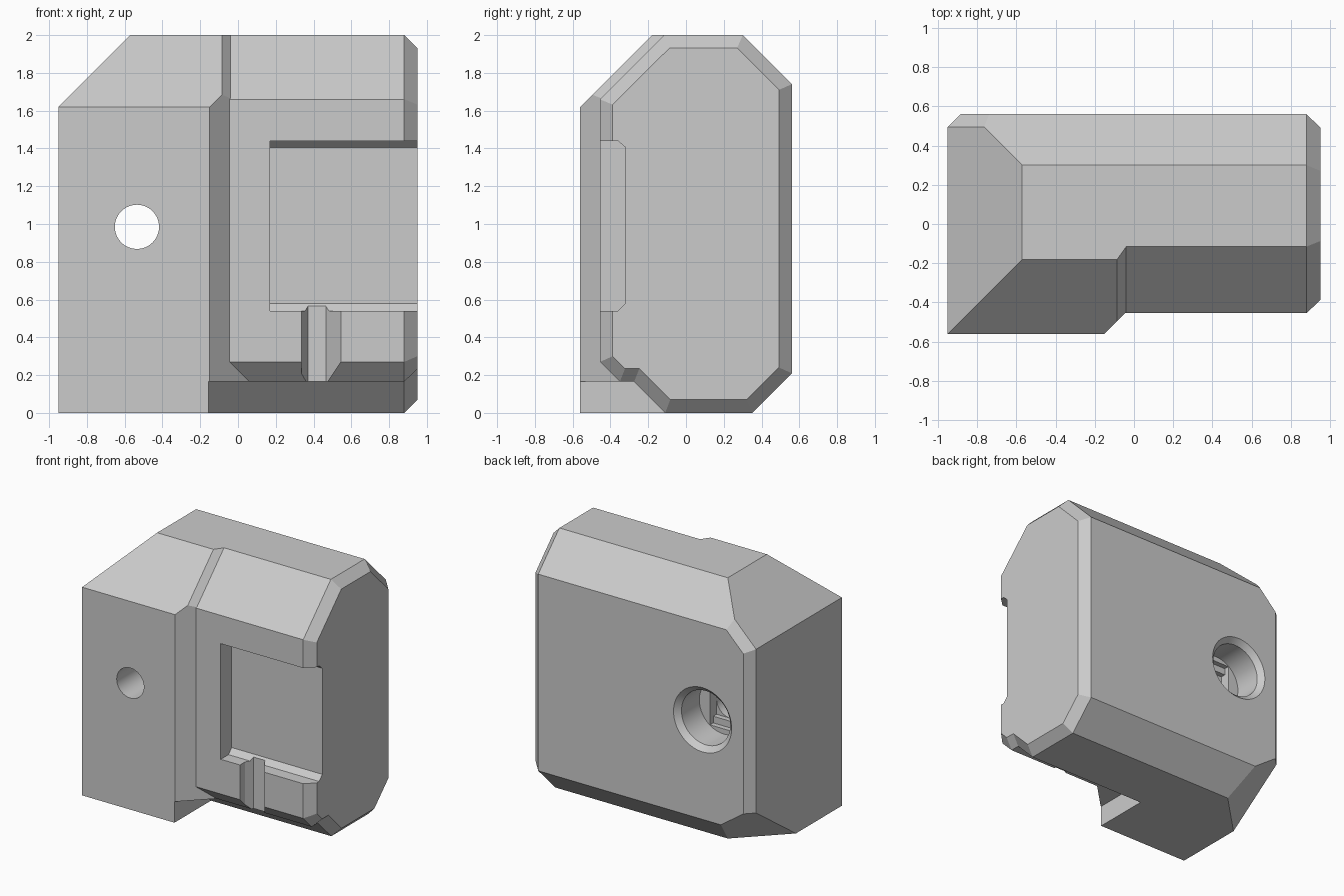
import bpy, bmesh, math
from mathutils import Vector

if "Cube" in bpy.data.objects:
    bpy.data.objects.remove(bpy.data.objects["Cube"], do_unlink=True)

grey = bpy.data.materials.new("light_grey")
grey.use_nodes = True
grey.diffuse_color = (0.6, 0.6, 0.6, 1)
grey.node_tree.nodes["Principled BSDF"].inputs["Base Color"].default_value = (0.6, 0.6, 0.6, 1)


def finish(name, bm):
    bmesh.ops.recalc_face_normals(bm, faces=bm.faces)
    mesh = bpy.data.meshes.new(name)
    bm.to_mesh(mesh)
    bm.free()
    mesh.materials.append(grey)
    ob = bpy.data.objects.new(name, mesh)
    bpy.context.collection.objects.link(ob)
    return ob


def loft(name, rings):
    """Skin equal-length rings of points and cap both ends."""
    bm = bmesh.new()
    loops = [[bm.verts.new(p) for p in ring] for ring in rings]
    for a, b in zip(loops, loops[1:]):
        for i in range(len(a)):
            j = (i + 1) % len(a)
            bm.faces.new((a[i], a[j], b[j], b[i]))
    bm.faces.new(loops[0][::-1])
    bm.faces.new(loops[-1])
    return finish(name, bm)


def box(name, x, y, z):
    return loft(name, [[(x[0], y[0], h), (x[1], y[0], h), (x[1], y[1], h), (x[0], y[1], h)] for h in z])


def lathe_y(name, profile, cx, cz, n=64):
    """Round solid along y from (radius, y) pairs."""
    turn = [2 * math.pi * i / n for i in range(n)]
    return loft(name, [[(cx + r * math.cos(a), y, cz + r * math.sin(a)) for a in turn] for r, y in profile])


def convex(name, planes):
    """Trim a large cube by half-spaces normal . p <= limit."""
    bm = bmesh.new()
    bmesh.ops.create_cube(bm, size=8)
    for normal, limit in planes:
        n = Vector(normal)
        bmesh.ops.bisect_plane(bm, geom=bm.verts[:] + bm.edges[:] + bm.faces[:], dist=1e-5,
                               plane_co=n * (limit / n.length_squared), plane_no=n, clear_outer=True)
        bmesh.ops.holes_fill(bm, edges=bm.edges[:], sides=0)
    return finish(name, bm)


def combine(target, other, operation):
    """Apply a boolean and discard the second solid."""
    mod = target.modifiers.new("bool", "BOOLEAN")
    mod.operation, mod.object, mod.solver = operation, other, "EXACT"
    bpy.context.view_layer.update()
    result = target.evaluated_get(bpy.context.evaluated_depsgraph_get())
    mesh = bpy.data.meshes.new_from_object(result)
    target.modifiers.clear()
    target.data = mesh
    bpy.data.objects.remove(other, do_unlink=True)


# Thick clamp block with its bevels
R = math.sqrt(0.5)
block = convex("clamp_block", [
    ((-1, 0, 0), 0.95), ((1, 0, 0), 0.1),
    ((0, -1, 0), 0.56), ((0, 1, 0), 0.56),
    ((0, 0, -1), 0), ((0, 0, 1), 2),
    ((0, -1, 1), 2.18), ((0, 1, 1), 2.30),      # front and back top slopes
    ((0, 1, -1), 0.35), ((-1, 0, 1), 2.57),     # back bottom and side top slopes
    ((1, -1, 0), 0.41), ((1, -R, R), 1.456),    # step down to the thinner body
    ((-1, 1, 0), 1.445), ((-R, 1, R), 2.57 * R + 0.495),
    ((-R, R, -1), 0.955 * R),                   # back bottom corner
])
combine(block, box("underside_step", (-0.155, 1), (-1, 1), (-1, 0.165)), "DIFFERENCE")

# Thinner body with a chamfered end
outer = [(-0.455, 0.27), (-0.35, 0.165), (-0.275, 0.165), (-0.11, 0), (0.35, 0), (0.56, 0.21),
         (0.56, 1.74), (0.30, 2), (-0.115, 2), (-0.455, 1.66)]
inner = [(-0.388, 0.3), (-0.323, 0.234), (-0.247, 0.234), (-0.083, 0.07), (0.32, 0.07), (0.492, 0.24),
         (0.492, 1.71), (0.271, 1.932), (-0.087, 1.932), (-0.388, 1.632)]
body = loft("housing", [[(x, y, z) for y, z in ring]
                        for x, ring in ((-0.3, outer), (0.88, outer), (0.95, inner))])
combine(body, block, "UNION")

# Front recess, open at the end
recess = [(-0.7, 0.54), (-0.36, 0.54), (-0.32, 0.58), (-0.32, 1.405), (-0.36, 1.44), (-0.7, 1.44)]
combine(body, loft("recess", [[(x, y, z) for y, z in recess] for x in (0.17, 1.2)]), "DIFFERENCE")

# Small groove from the recess to the bottom edge
groove = [(0.335, -0.7), (0.335, -0.395), (0.37, -0.335), (0.465, -0.335), (0.545, -0.455), (0.545, -0.7)]
combine(body, loft("groove", [[(x, y, z) for x, y in groove] for z in (0.05, 0.7)]), "DIFFERENCE")

# Bolt hole with stepped, chamfered counterbore at the back
cx, cz, r = -0.535, 0.985, 0.118
combine(body, lathe_y("counterbore", [(0.21, 0.3), (0.21, 0.52), (0.25, 0.56), (0.25, 0.7)], cx, cz), "DIFFERENCE")
combine(body, box("bridge_slot", (cx - r, cx + r), (0.26, 0.4), (cz - 0.17, cz + 0.17)), "DIFFERENCE")
combine(body, box("bridge_square", (cx - r, cx + r), (0.22, 0.4), (cz - r, cz + r)), "DIFFERENCE")
combine(body, lathe_y("bolt_hole", [(r - 0.001, -0.8), (r - 0.001, 0.4)], cx, cz), "DIFFERENCE")

# Merge seams between coplanar faces, smooth the round walls
bm = bmesh.new()
bm.from_mesh(body.data)
bmesh.ops.remove_doubles(bm, verts=bm.verts, dist=1e-4)
bmesh.ops.dissolve_limit(bm, angle_limit=math.radians(0.5), verts=bm.verts, edges=bm.edges)
bm.to_mesh(body.data)
bm.free()
bpy.ops.object.select_all(action="DESELECT")
body.select_set(True)
bpy.context.view_layer.objects.active = body
bpy.ops.object.shade_smooth_by_angle(angle=math.radians(20))
